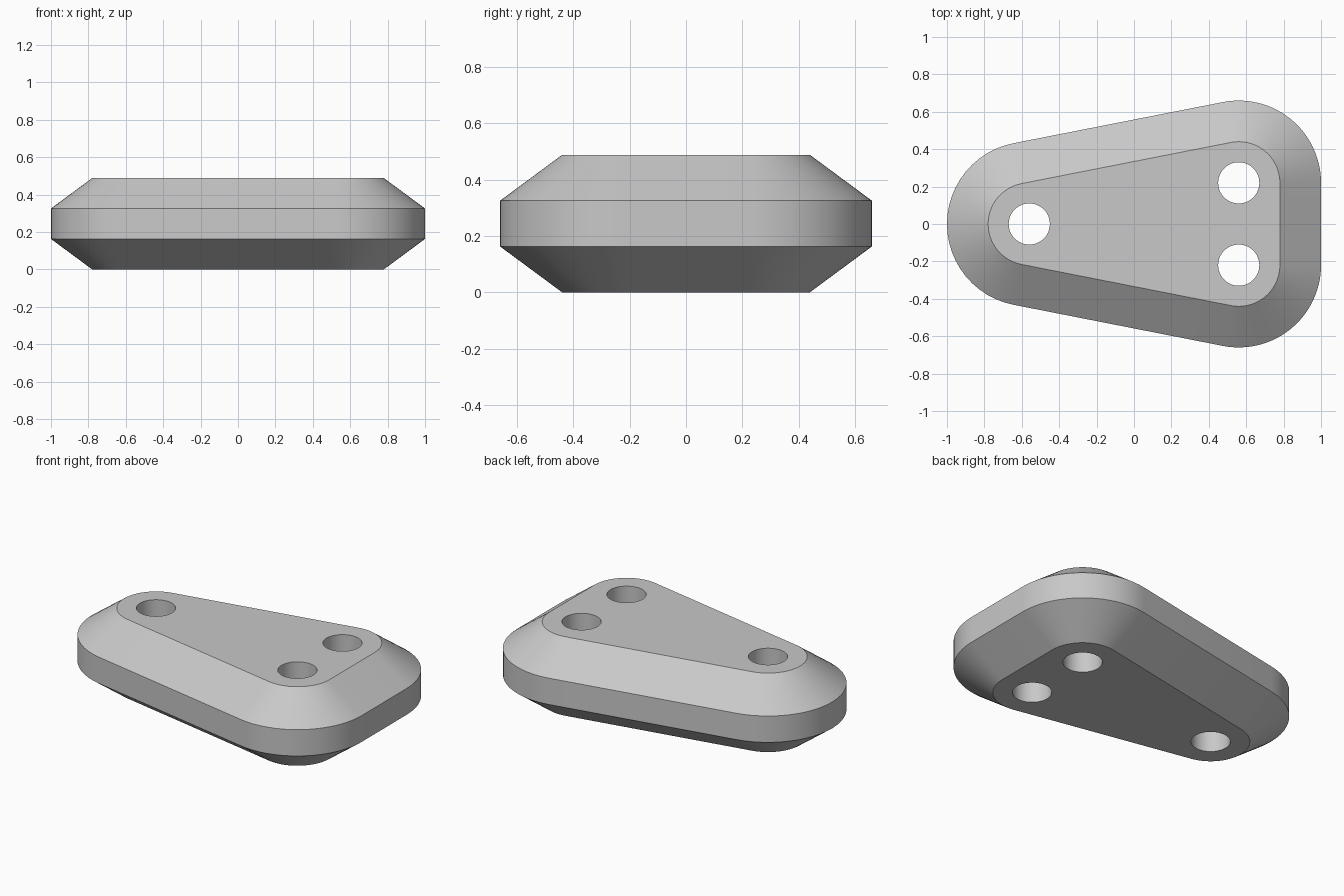
import bpy
import bmesh
from math import atan2, cos, sin, pi
from mathutils import Matrix

cube = bpy.data.objects.get("Cube")
if cube:
    bpy.data.objects.remove(cube, do_unlink=True)

PIN_X, PIN_Y = 0.56, 0.22              # centres of the three holes
HOLE_R, CAP_R, RIM_R = 0.11, 0.22, 0.44
HEIGHT = 0.488
STEPS = 24

# Plain grey
grey = bpy.data.materials.new("grey")
grey.use_nodes = True
colour = (0.58, 0.58, 0.58, 1)
grey.diffuse_color = colour
grey.node_tree.nodes["Principled BSDF"].inputs["Base Color"].default_value = colour


def make_object(name, bm):
    bmesh.ops.recalc_face_normals(bm, faces=bm.faces)
    mesh = bpy.data.meshes.new(name)
    bm.to_mesh(mesh)
    bm.free()
    mesh.materials.append(grey)
    obj = bpy.data.objects.new(name, mesh)
    bpy.context.collection.objects.link(obj)
    return obj


def outline(radius):
    """Rounded outline drawn around the three hole centres."""
    side = pi / 2 + atan2(PIN_Y, 2 * PIN_X)
    arcs = ((PIN_X, PIN_Y, 0, side),
            (-PIN_X, 0, side, 2 * pi - side),
            (PIN_X, -PIN_Y, 2 * pi - side, 2 * pi))
    for x, y, start, end in arcs:
        for i in range(STEPS + 1):
            a = start + (end - start) * i / STEPS
            yield x + radius * cos(a), y + radius * sin(a)


# Plate body: four stacked outlines with wide bevels above and below
bm = bmesh.new()
levels = ((CAP_R, 0), (RIM_R, HEIGHT / 3), (RIM_R, HEIGHT * 2 / 3), (CAP_R, HEIGHT))
rings = [[bm.verts.new((x, y, z)) for x, y in outline(r)] for r, z in levels]
for low, high in zip(rings, rings[1:]):
    for i in range(len(low)):
        bm.faces.new((low[i - 1], low[i], high[i], high[i - 1]))
bm.faces.new(rings[0])
bm.faces.new(rings[-1])
plate = make_object("bevelled_plate", bm)

# Three through holes
bm = bmesh.new()
for x, y in ((-PIN_X, 0), (PIN_X, PIN_Y), (PIN_X, -PIN_Y)):
    bmesh.ops.create_cone(bm, cap_ends=True, segments=2 * STEPS, radius1=HOLE_R,
                          radius2=HOLE_R, depth=HEIGHT * 2,
                          matrix=Matrix.Translation((x, y, HEIGHT / 2)))
cutter = make_object("hole_cutter", bm)
cutter.hide_render = True

bpy.ops.object.select_all(action="DESELECT")
plate.select_set(True)
bpy.context.view_layer.objects.active = plate
cut = plate.modifiers.new("holes", "BOOLEAN")
cut.operation = "DIFFERENCE"
cut.solver = "EXACT"
cut.object = cutter
bpy.ops.object.modifier_apply(modifier=cut.name)
bpy.data.objects.remove(cutter, do_unlink=True)

# Smooth curves, sharp bevel edges
bpy.ops.object.shade_smooth_by_angle(angle=pi / 6)
